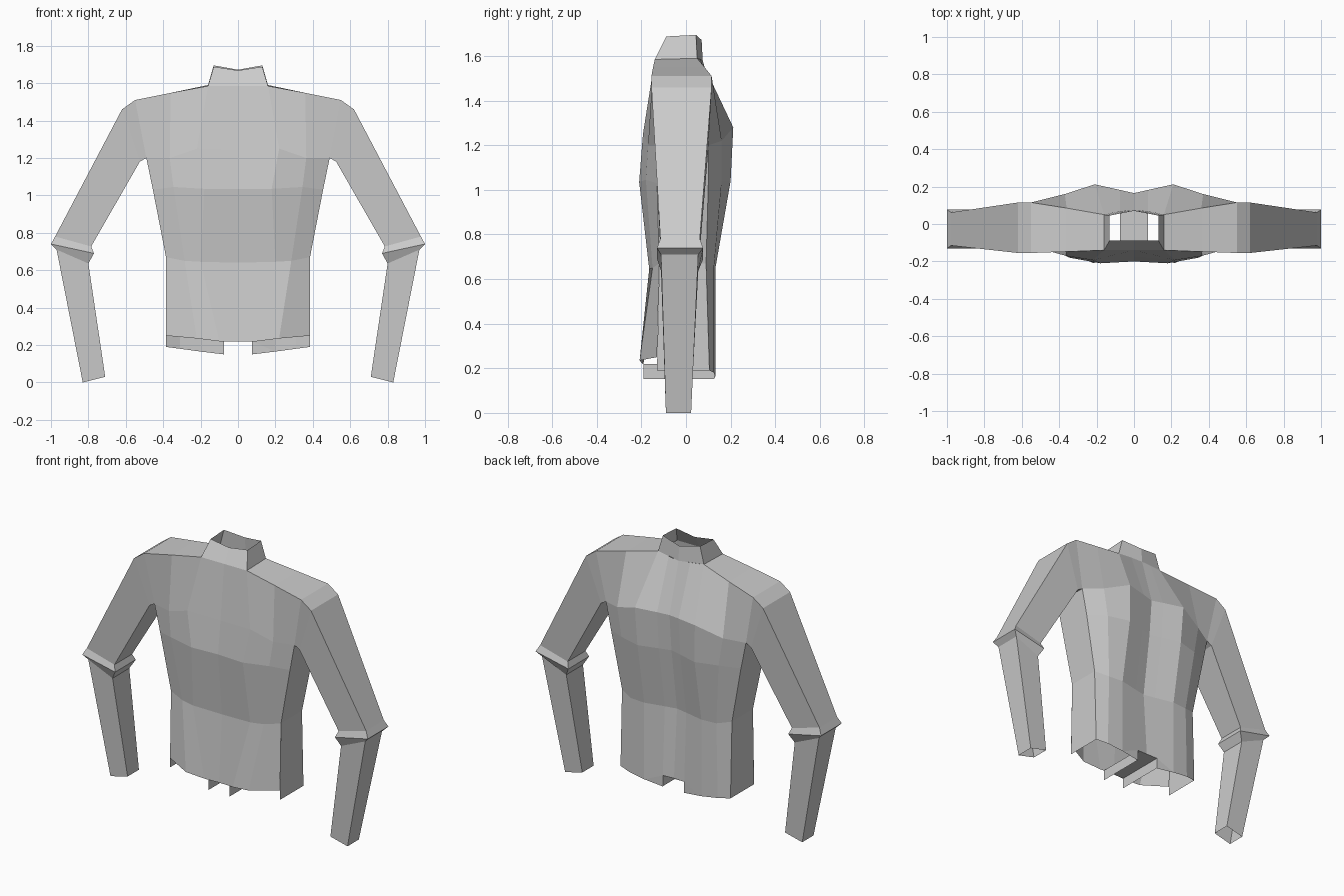
import bpy


def build(name, verts, faces):
    """Half of a part on the +x side, mirrored across x = 0."""
    me = bpy.data.meshes.new(name)
    me.from_pydata(verts, [], faces)
    ob = bpy.data.objects.new(name, me)
    bpy.context.collection.objects.link(ob)
    mod = ob.modifiers.new("mirror", 'MIRROR')
    mod.merge_threshold = 0.001
    return ob


def loft(name, rows, closed=False, flip=False):
    """Join equal-length rows of points with quads."""
    n = len(rows[0])
    verts = [p for row in rows for p in row]
    faces = []
    for r in range(len(rows) - 1):
        for c in range(n if closed else n - 1):
            d = (c + 1) % n
            f = (r * n + c, (r + 1) * n + c, (r + 1) * n + d, r * n + d)
            faces.append(f[::-1] if flip else f)
    return build(name, verts, faces)


# Chest panel, from shoulder line to hem, centre to side seam
front = [
    [(0, -.14, 1.585), (.16, -.14, 1.585), (.36, -.148, 1.548), (.55, -.155, 1.51)],
    [(0, -.175, 1.24), (.22, -.193, 1.25), (.365, -.17, 1.2), (.49, -.135, 1.2)],
    [(0, -.2, 1.035), (.18, -.21, 1.035), (.345, -.18, 1.045), (.455, -.13, 1.03)],
    [(0, -.16, .64), (.2, -.165, .645), (.285, -.15, .65), (.385, -.12, .67)],
    [(0, -.19, .22), (.1, -.195, .22), (.22, -.208, .235), (.385, -.13, .25)],
]
loft("front_panel", front)

# Back panel, with shoulder blades and a groove down the spine
back = [
    [(0, .075, 1.58), (.075, .065, 1.585), (.16, .05, 1.59), (.36, .085, 1.548), (.55, .115, 1.51)],
    [(0, .165, 1.27), (.075, .182, 1.275), (.21, .212, 1.28), (.37, .16, 1.22), (.49, .1, 1.2)],
    [(0, .145, 1.04), (.075, .165, 1.04), (.2, .2, 1.04), (.34, .16, 1.04), (.455, .1, 1.03)],
    [(0, .09, .65), (.075, .105, .65), (.2, .132, .65), (.3, .125, .65), (.385, .09, .67)],
    [(0, .12, .22), (.075, .125, .22), (.2, .132, .165), (.31, .125, .18), (.385, .105, .19)],
]
loft("back_panel", back, flip=True)

# Small corner of the back panel beside the centre notch
build("back_notch_corner", [(.075, .125, .22), (.075, .125, .15), (.2, .132, .165)], [(0, 2, 1)])

# Side panel, hanging slightly lower than the front hem
side_front = [r[-1] for r in front[1:4]] + [(.385, -.13, .19)]
side_back = [r[-1] for r in back[1:]]
loft("side_panel", list(map(list, zip(side_front, side_back))), flip=False)

# Strap joining front and back hems, with walls hanging from its edges
strap = [[(x, y, z) for x, z in ((0, .22), (.075, .22), (.075, .152))]
         for y in (-.19, .125)]
loft("hem_strap", strap)

# Shoulder top strip between neck and sleeve
loft("shoulder_top", [front[0][1:], back[0][2:]], flip=True)

# Sleeve: four-sided rings given as outer and inner edges (x, z, front y, back y)
sleeve = [
    ((.55, 1.51, -.155, .115), (.49, 1.2, -.135, .1)),
    ((.62, 1.46, -.155, .115), (.525, 1.18, -.135, .1)),
    ((.978, .78, -.115, .062), (.785, .727, -.115, .062)),
    ((1.0, .74, -.13, .077), (.77, .69, -.13, .077)),
    ((.97, .71, -.112, .055), (.8, .636, -.112, .055)),
    ((.83, .0, -.09, .023), (.71, .03, -.09, .023)),
]
loft("sleeve", [[(o[0], o[2], o[1]), (o[0], o[3], o[1]), (i[0], i[3], i[1]), (i[0], i[2], i[1])]
                for o, i in sleeve], closed=True, flip=False)

# Standing collar
collar = [
    [(0, -.14, 1.585), (.16, -.14, 1.585), (.16, .05, 1.59), (0, .075, 1.58)],
    [(0, -.088, 1.668), (.13, -.088, 1.688), (.13, .045, 1.695), (0, .07, 1.672)],
]
loft("collar", collar, flip=True)
